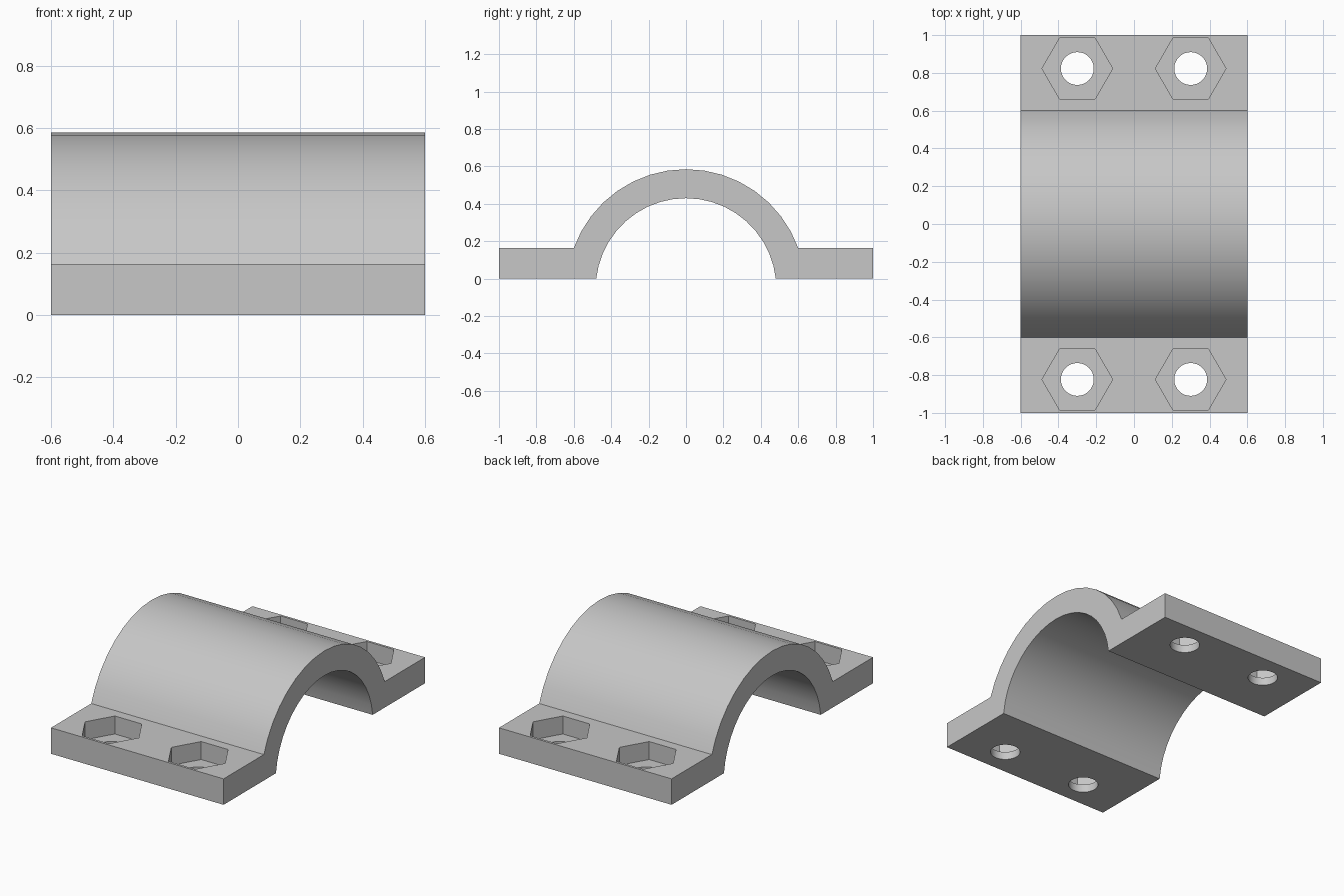
import bpy, bmesh
from math import sin, cos, asin, acos, pi

cube = bpy.data.objects.get("Cube")
if cube:
    bpy.data.objects.remove(cube, do_unlink=True)

HALF_WIDTH, HALF_DEPTH = 0.6, 1.0
FLANGE = 0.163           # flange thickness
AXIS_Z = -0.053          # bore axis lies just below the base
R_OUT, R_IN = 0.638, 0.483
FLOOR = 0.05             # material left under each nut pocket

grey = bpy.data.materials.new("light grey")
grey.use_nodes = True
colour = (0.57, 0.57, 0.57, 1)
grey.diffuse_color = colour
grey.node_tree.nodes["Principled BSDF"].inputs["Base Color"].default_value = colour


def arc(radius, end_angle, steps):
    """Points (y, z) from -end_angle to +end_angle, measured from straight up."""
    angles = [end_angle * (2 * i / steps - 1) for i in range(steps + 1)]
    return [(radius * sin(a), AXIS_Z + radius * cos(a)) for a in angles]


def prism(name, points, offset):
    """Close a 3D outline and extrude it along offset."""
    bm = bmesh.new()
    face = bm.faces.new([bm.verts.new(p) for p in points])
    ext = bmesh.ops.extrude_face_region(bm, geom=[face])
    verts = [g for g in ext["geom"] if isinstance(g, bmesh.types.BMVert)]
    bmesh.ops.translate(bm, verts=verts, vec=offset)
    bmesh.ops.recalc_face_normals(bm, faces=bm.faces)
    mesh = bpy.data.meshes.new(name)
    bm.to_mesh(mesh)
    bm.free()
    mesh.materials.append(grey)
    obj = bpy.data.objects.new(name, mesh)
    bpy.context.collection.objects.link(obj)
    return obj


def cut(target, name, x, y, radius, sides, z, height):
    """Cut a regular upright prism out of the target."""
    ring = [(x + radius * cos(2 * pi * i / sides),
             y + radius * sin(2 * pi * i / sides), z) for i in range(sides)]
    cutter = prism(name, ring, (0, 0, height))
    cutter.hide_render = True
    mod = target.modifiers.new(name, "BOOLEAN")
    mod.operation, mod.solver, mod.object = "DIFFERENCE", "EXACT", cutter
    bpy.ops.object.modifier_apply(modifier=mod.name)
    bpy.data.objects.remove(cutter, do_unlink=True)


# Clamp section: flanges, outer arch, then the bore back along the base
outer = arc(R_OUT, acos((FLANGE - AXIS_Z) / R_OUT), 16)
inner = arc(R_IN, acos(-AXIS_Z / R_IN), 20)
section = ([(-HALF_DEPTH, 0), (-HALF_DEPTH, FLANGE)] + outer
           + [(HALF_DEPTH, FLANGE), (HALF_DEPTH, 0)] + inner[::-1])
clamp = prism("pipe_clamp_half", [(-HALF_WIDTH, y, z) for y, z in section],
              (2 * HALF_WIDTH, 0, 0))
bpy.context.view_layer.objects.active = clamp
clamp.select_set(True)

# Bolt holes with hexagonal nut pockets
for x in (-0.3, 0.3):
    for y in (-0.823, 0.823):
        cut(clamp, "nut_pocket", x, y, 0.187, 6, FLOOR, 0.3)
        cut(clamp, "bolt_hole", x, y, 0.087, 32, -0.1, 0.5)

bpy.ops.object.shade_smooth_by_angle(angle=pi / 6)
